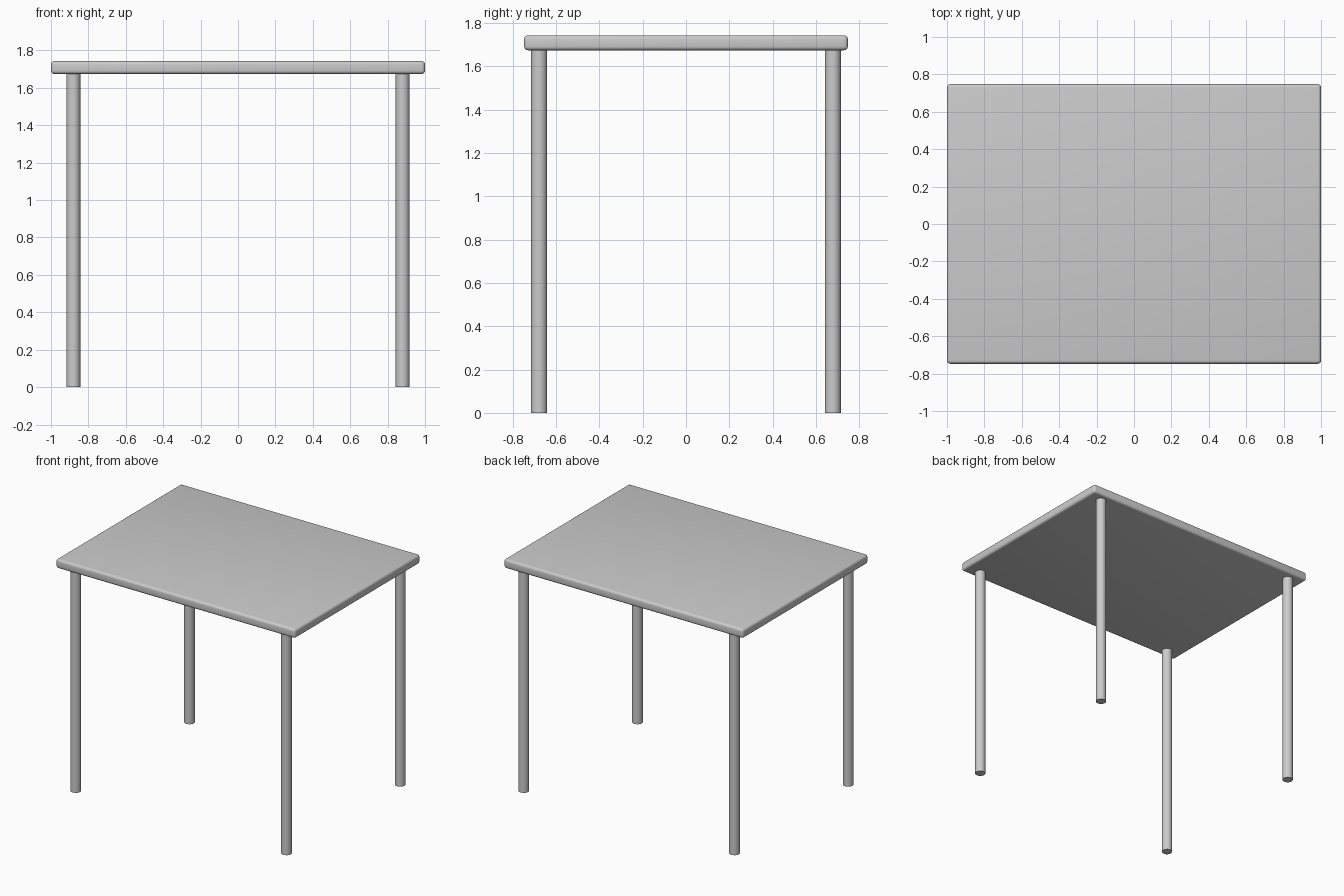
import bpy
from math import radians

if "Cube" in bpy.data.objects:
    bpy.data.objects.remove(bpy.data.objects["Cube"])

TOP_Z, UNDER_Z = 1.743, 1.674
LEG_X, LEG_Y, LEG_R = 0.88, 0.678, 0.037


def smooth(obj):
    bpy.ops.object.select_all(action='DESELECT')
    obj.select_set(True)
    bpy.context.view_layer.objects.active = obj
    bpy.ops.object.shade_smooth_by_angle(angle=radians(35))


# Table top: thin slab with softly rounded edges
bpy.ops.mesh.primitive_cube_add(size=1, location=(0, 0, (TOP_Z + UNDER_Z) / 2))
top = bpy.context.object
top.name = "table_top"
top.scale = (2.0, 1.495, TOP_Z - UNDER_Z)
bpy.ops.object.transform_apply(location=False, rotation=False, scale=True)
bevel = top.modifiers.new("rounded_edges", 'BEVEL')
bevel.width = 0.018
bevel.segments = 4
bpy.ops.object.modifier_apply(modifier=bevel.name)
smooth(top)

# Four round legs, one near each corner
for depth_name, y in (("front", -LEG_Y), ("back", LEG_Y)):
    for side_name, x in (("left", -LEG_X), ("right", LEG_X)):
        bpy.ops.mesh.primitive_cylinder_add(
            vertices=32, radius=LEG_R, depth=UNDER_Z, location=(x, y, UNDER_Z / 2))
        leg = bpy.context.object
        leg.name = f"{depth_name}_{side_name}_leg"
        smooth(leg)
